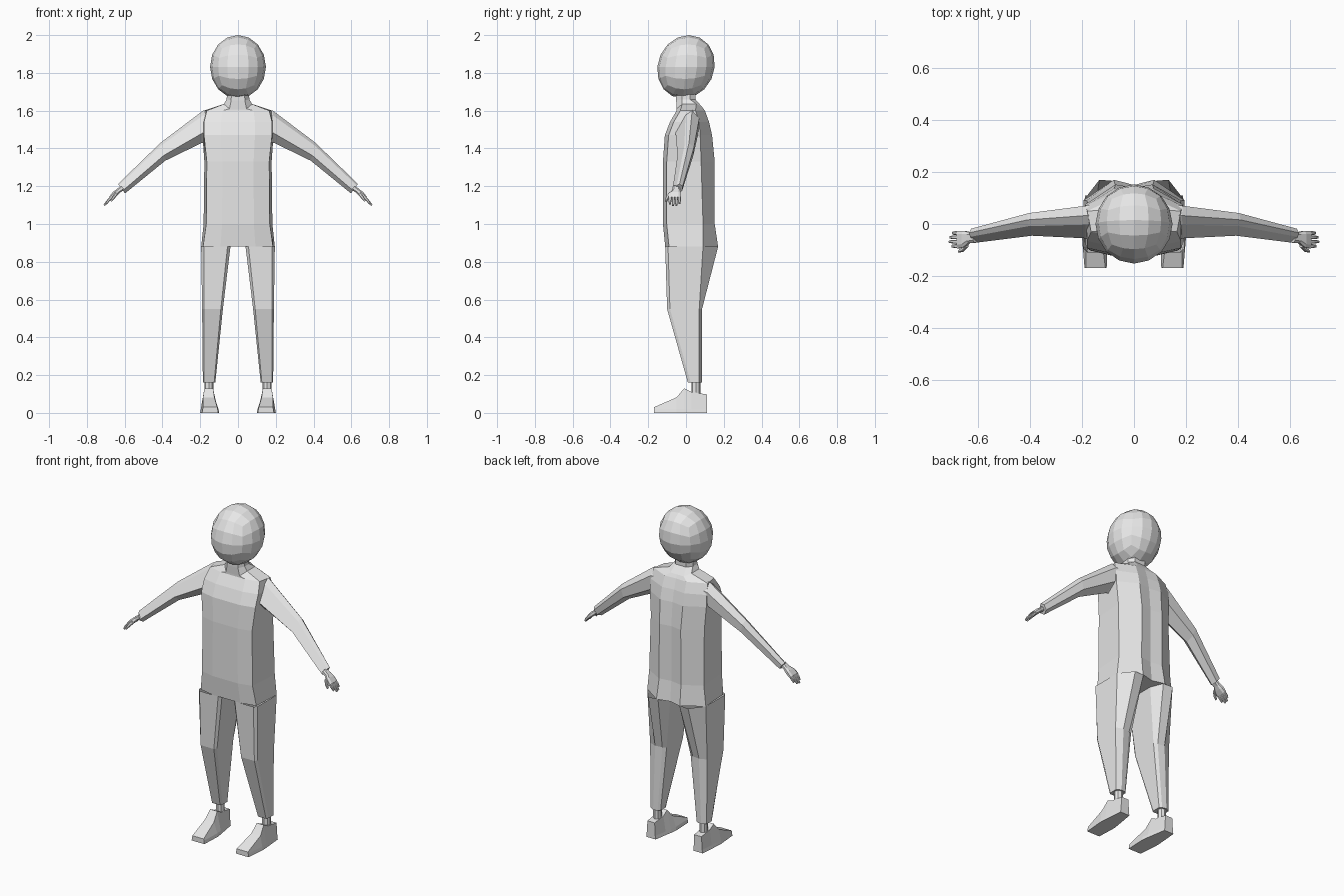
import bpy, bmesh, math
from mathutils import Vector, Matrix

if "Cube" in bpy.data.objects:
    bpy.data.objects.remove(bpy.data.objects["Cube"])

grey = bpy.data.materials.new("light grey")
grey.diffuse_color = (0.8, 0.8, 0.8, 1)
grey.use_nodes = True
grey.node_tree.nodes["Principled BSDF"].inputs["Base Color"].default_value = grey.diffuse_color


def finish(bm, name, mirror=False):
    """Turn a bmesh into a flat-shaded object, optionally mirrored across x."""
    bmesh.ops.recalc_face_normals(bm, faces=bm.faces)
    me = bpy.data.meshes.new(name)
    bm.to_mesh(me)
    bm.free()
    me.materials.append(grey)
    ob = bpy.data.objects.new(name, me)
    bpy.context.collection.objects.link(ob)
    if mirror:
        ob.modifiers.new("mirror", 'MIRROR')
    return ob


def loft(bm, rings, start=True, end=True):
    """Bridge successive rings of points and cap the ends."""
    vs = [[bm.verts.new(p) for p in r] for r in rings]
    n = len(vs[0])
    for a, b in zip(vs, vs[1:]):
        for i in range(n):
            j = (i + 1) % n
            bm.faces.new((a[i], a[j], b[j], b[i]))
    if start:
        bm.faces.new(vs[0][::-1])
    if end:
        bm.faces.new(vs[-1])


# Head: rounded cube, leaning slightly, with a flattened underside
bm = bmesh.new()
bmesh.ops.create_cube(bm, size=2)
bmesh.ops.subdivide_edges(bm, edges=bm.edges[:], cuts=3, use_grid_fill=True)
for v in bm.verts:
    d = Vector([math.tan(c * math.pi / 4) for c in v.co]).normalized()
    z = max(d.z, -0.97)
    v.co = (0.148 * d.x, 0.152 * d.y + 0.015 * z, 1.832 + 0.168 * z)
finish(bm, "head")

# Torso: z, front half width, side half width, front y, side y, back y, crease depth
torso = [
    (0.88, 0.185, 0.195, -0.110, 0.09, 0.170, 0.020),
    (1.00, 0.168, 0.182, -0.122, 0.09, 0.152, 0.012),
    (1.33, 0.165, 0.178, -0.122, 0.08, 0.152, 0.012),
    (1.47, 0.180, 0.188, -0.112, 0.075, 0.138, 0.010),
    (1.54, 0.180, 0.186, -0.085, 0.07, 0.122, 0.008),
    (1.60, 0.165, 0.180, -0.050, 0.05, 0.100, 0.005),
]
rings = []
for z, wf, ws, yf, ys, yb, crease in torso:
    half = [(0.5 * wf, yf), (wf, yf + 0.02), (ws, ys), (0.4 * ws, yb)]
    ring = [(0, yf, z)] + [(x, y, z) for x, y in half] + [(0, yb - crease, z)]
    rings.append(ring + [(-x, y, z) for x, y in reversed(half)])


# Collar and neck rings follow the same ten-sided layout
def neck_ring(w, yf, yb, zf, zs, zb):
    half = [(0.6 * w, yf, zf), (w, yf + 0.03, zs), (w, yb - 0.03, zs), (0.6 * w, yb, zb)]
    return [(0, yf, zf)] + half + [(0, yb, zb)] + [(-x, y, z) for x, y, z in reversed(half)]


rings.append(neck_ring(0.075, -0.05, 0.085, 1.61, 1.635, 1.62))
rings.append(neck_ring(0.060, -0.052, 0.05, 1.655, 1.66, 1.66))
rings.append(neck_ring(0.058, -0.052, 0.05, 1.71, 1.71, 1.71))
bm = bmesh.new()
loft(bm, rings)
finish(bm, "torso")

# Legs: z, inner x, outer x, front y, side-back y, back y
bm = bmesh.new()
rings = []
for z, xi, xo, yf, ys, yb in [(0.88, 0.04, 0.195, -0.11, 0.09, 0.17),
                              (0.55, 0.08, 0.19, -0.10, 0.07, 0.085),
                              (0.16, 0.12, 0.186, 0.01, 0.07, 0.085)]:
    w = xo - xi
    rings.append([(xi + 0.1 * w, yf, z), (xo - 0.1 * w, yf, z), (xo, yf + 0.015, z),
                  (xo, ys, z), (xo - 0.4 * w, yb, z), (xi + 0.2 * w, yb - 0.005, z),
                  (xi, ys, z), (xi, yf + 0.015, z)])
loft(bm, rings, start=False)
finish(bm, "leg", True)

# Ankles
bm = bmesh.new()
bmesh.ops.create_cone(bm, cap_ends=True, segments=8, radius1=0.024, radius2=0.024, depth=0.1,
                      matrix=Matrix.Translation((0.154, 0.052, 0.13)))
finish(bm, "ankle", True)

# Shoes: y, top z, sole inner and outer x, top inner and outer x
bm = bmesh.new()
rings = []
for y, zt, a, b, c, d in [(-0.17, 0.03, 0.105, 0.190, 0.110, 0.185),
                          (-0.05, 0.082, 0.100, 0.200, 0.125, 0.185),
                          (-0.01, 0.130, 0.105, 0.198, 0.132, 0.178),
                          (0.03, 0.110, 0.112, 0.195, 0.130, 0.180),
                          (0.11, 0.098, 0.125, 0.188, 0.132, 0.180)]:
    rings.append([(a, y, 0), (b, y, 0), (b - 0.003, y, 0.02), (d, y, zt), (c, y, zt),
                  (a + 0.003, y, 0.02)])
loft(bm, rings)
finish(bm, "shoe", True)

# Arms: top x, top z, bottom x, bottom z, front y, back y
section = [(0, 0.7), (0.15, 0.42), (0.7, 0), (1, 0.4), (0.75, 0.95), (0.25, 1)]
bm = bmesh.new()
rings = []
for xt, zt, xb, zb, yf, yb in [(0.12, 1.612, 0.15, 1.43, -0.06, 0.075),
                               (0.185, 1.600, 0.19, 1.43, -0.055, 0.07),
                               (0.41, 1.430, 0.385, 1.335, -0.045, 0.042),
                               (0.635, 1.212, 0.598, 1.162, -0.072, -0.018)]:
    rings.append([(xt + (xb - xt) * t, yf + (yb - yf) * f, zt + (zb - zt) * t)
                  for t, f in section])
loft(bm, rings, start=False)
finish(bm, "arm", True)

# Hands: built along a sloping axis from the wrist
origin = Vector((0.61, -0.052, 1.193))
along = Vector((0.76, 0, -0.65))
up = Vector((0.65, 0, 0.76))


def tube(bm, stations):
    """Tapered box through stations of distance, y centre, half width, half depth, lift."""
    rings = []
    for s, y, w, h, lift in stations:
        c = origin + along * s + up * lift
        rings.append([c + Vector((0, y + sy * w, 0)) + up * sz * h
                      for sy, sz in ((-1, -0.5), (-0.6, -1), (0.6, -1), (1, -0.5),
                                     (1, 0.5), (0.6, 1), (-0.6, 1), (-1, 0.5))])
    loft(bm, rings)


bm = bmesh.new()
tube(bm, [(0, 0, 0.02, 0.014, 0), (0.03, 0, 0.021, 0.013, 0.002),
          (0.055, -0.006, 0.032, 0.014, 0.002), (0.087, -0.008, 0.034, 0.010, 0)])
finish(bm, "palm", True)

# Four fingers and a thumb
bm = bmesh.new()
for y, tip in [(-0.033, 0.124), (-0.016, 0.137), (0.001, 0.134), (0.017, 0.120)]:
    tube(bm, [(0.08, y, 0.0075, 0.008, 0), (0.105, y, 0.0072, 0.0075, -0.003),
              (tip, y, 0.005, 0.005, -0.008)])
tube(bm, [(0.045, -0.028, 0.011, 0.009, -0.003), (0.07, -0.046, 0.0085, 0.008, -0.008),
          (0.095, -0.053, 0.005, 0.005, -0.014)])
finish(bm, "fingers", True)
